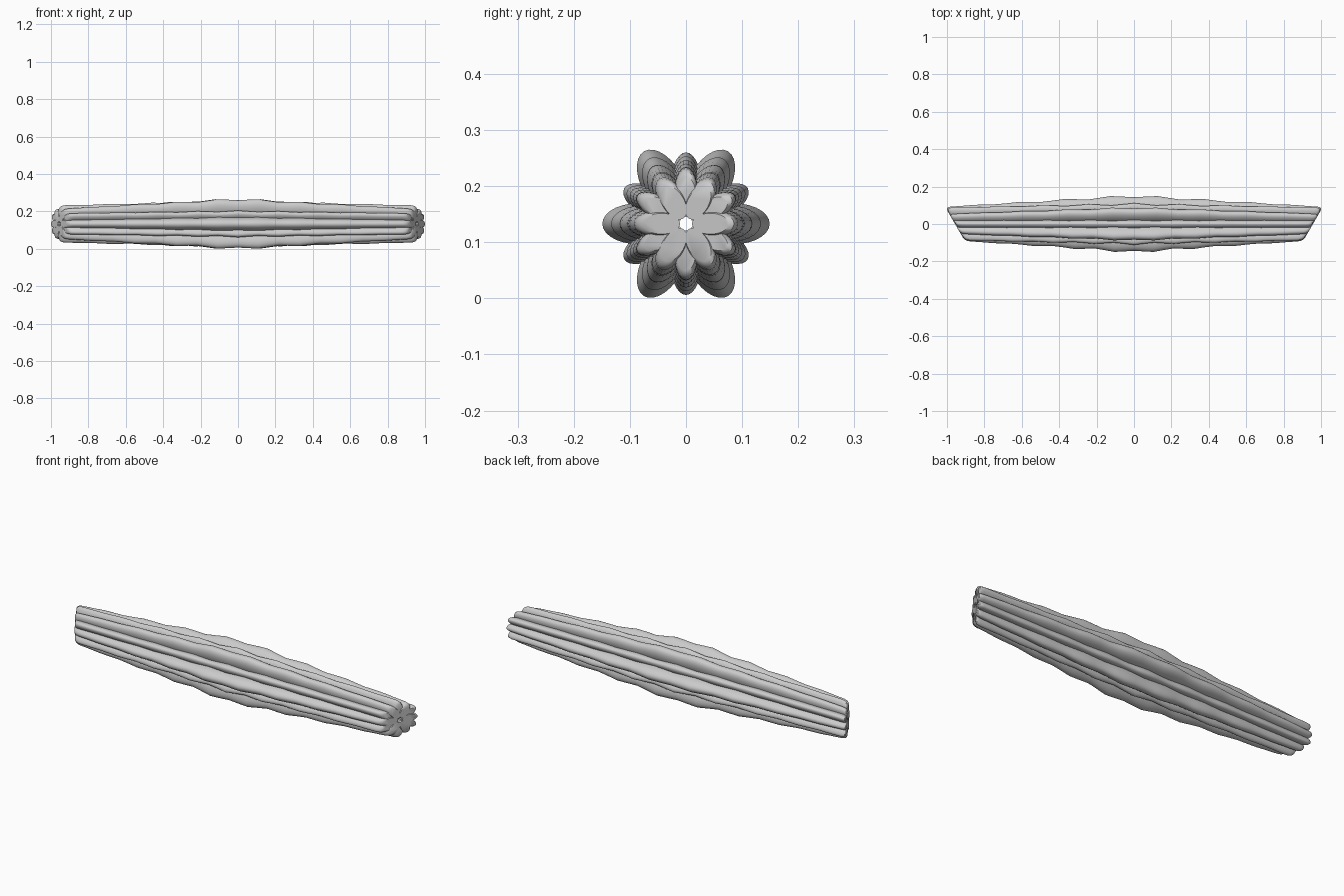
import bpy, bmesh, math

if "Cube" in bpy.data.objects:
    bpy.data.objects.remove(bpy.data.objects["Cube"])

HALF = 0.957      # half length on the axis
MITRE = 0.577     # 30 degree mitre at both ends
ZC = 0.133        # axis height
PERIOD = 0.23
SIDES = 28


def main_radius(s):
    a = abs(s)
    return 0.150 - 0.061 * a - 0.007 * (1 - a) * math.cos(2 * math.pi * s / PERIOD)


def minor_radius(s):
    a = abs(s)
    return 0.121 - 0.023 * a + 0.006 * (1 - a) * math.cos(2 * math.pi * s / PERIOD)


# stations along the rod, with a short rounded taper at each end
half = [i * PERIOD / 4 for i in range(17)]
half = [h for h in half if h < 0.915] + [0.927, 0.942, 0.951, HALF]
stations = [-h for h in reversed(half[1:])] + half


def taper(s, amount):
    t = max(0.0, (abs(s) - 0.927) / (HALF - 0.927))
    return 1 - amount * (1 - math.sqrt(max(0.0, 1 - t * t)))


def strand(name, angle, radius, width, shrink, recess):
    """One petal-shaped strand lofted along x, sheared to the mitred ends."""
    bm = bmesh.new()
    rings = []
    ca, sa = math.cos(angle), math.sin(angle)
    for s in stations:
        r = radius(s) * taper(s, shrink)
        ring = []
        for k in range(SIDES):
            t = 2 * math.pi * k / SIDES
            u = r * (0.57 + 0.43 * math.cos(t))
            v = r * width * math.sin(t)
            y, z = u * ca - v * sa, u * sa + v * ca
            x = s / HALF * (HALF - recess + MITRE * y)
            ring.append(bm.verts.new((x, y, ZC + z)))
        rings.append(ring)
    for a, b in zip(rings, rings[1:]):
        for k in range(SIDES):
            j = (k + 1) % SIDES
            bm.faces.new((a[k], a[j], b[j], b[k]))
    bm.faces.new(rings[0])
    bm.faces.new(rings[-1])
    bmesh.ops.recalc_face_normals(bm, faces=bm.faces)
    me = bpy.data.meshes.new(name)
    bm.to_mesh(me)
    bm.free()
    ob = bpy.data.objects.new(name, me)
    bpy.context.collection.objects.link(ob)
    bpy.ops.object.select_all(action='DESELECT')
    ob.select_set(True)
    bpy.context.view_layer.objects.active = ob
    bpy.ops.object.shade_smooth_by_angle(angle=math.radians(40))


for i in range(6):
    # large petals, then the smaller ones between them
    strand(f"main_strand_{i + 1}", math.radians(60 * i), main_radius, 0.245, 0.17, 0.0)
    strand(f"minor_strand_{i + 1}", math.radians(60 * i + 30), minor_radius, 0.21, 0.15, 0.004)
